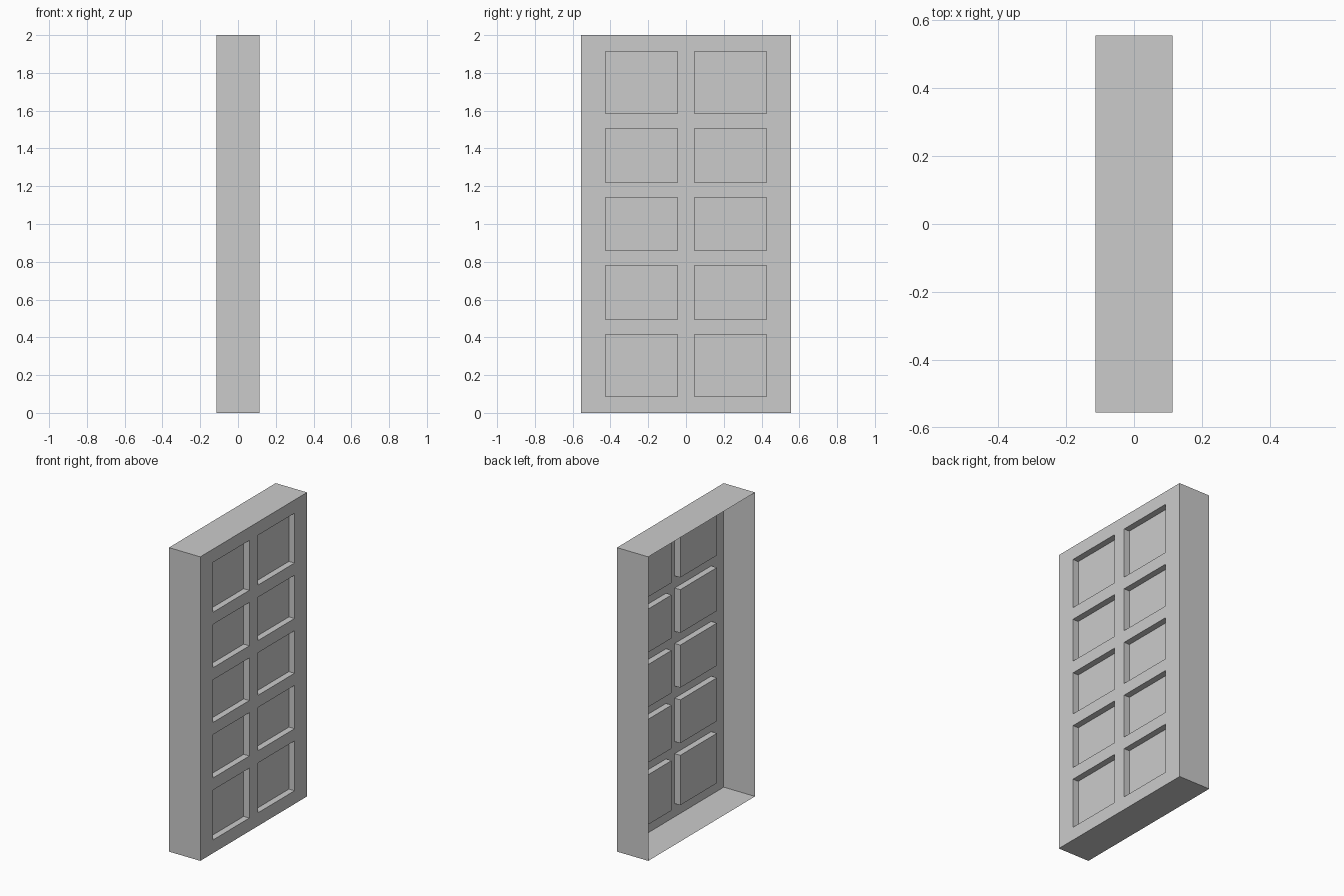
import bpy, bmesh

if "Cube" in bpy.data.objects:
    bpy.data.objects.remove(bpy.data.objects["Cube"])

FRONT, BACK, RECESS = 0.114, -0.114, 0.041
ys = [-0.555, -0.425, -0.045, 0.045, 0.425, 0.555]
zs = [0, 0.087, 0.415, 0.495, 0.78, 0.86, 1.14, 1.22, 1.505, 1.585, 1.913, 2.0]

bm = bmesh.new()

# Face plate as a grid whose odd cells are the panels
grid = [[bm.verts.new((FRONT, y, z)) for z in zs] for y in ys]
panels = []
for i in range(len(ys) - 1):
    for j in range(len(zs) - 1):
        f = bm.faces.new((grid[i][j], grid[i + 1][j], grid[i + 1][j + 1], grid[i][j + 1]))
        if i % 2 and j % 2:
            panels.append(f)
rim = [e for e in bm.edges if e.is_boundary]

# Thin side walls running back to the open rear
ret = bmesh.ops.extrude_edge_only(bm, edges=rim)
for v in (g for g in ret["geom"] if isinstance(g, bmesh.types.BMVert)):
    v.co.x = BACK

# Panels pushed inward, each with its own side faces
ret = bmesh.ops.extrude_discrete_faces(bm, faces=panels)
for f in ret["faces"]:
    for v in f.verts:
        v.co.x = FRONT - RECESS

# Consistent outward normals, then merge coplanar faces
bmesh.ops.recalc_face_normals(bm, faces=bm.faces)
plate = next(f for f in bm.faces if all(abs(v.co.x - FRONT) < 1e-5 for v in f.verts))
if plate.normal.x < 0:
    bmesh.ops.reverse_faces(bm, faces=bm.faces)

mesh = bpy.data.meshes.new("panelled_door")
bm.to_mesh(mesh)
bm.free()
door = bpy.data.objects.new("panelled_door", mesh)
bpy.context.collection.objects.link(door)
